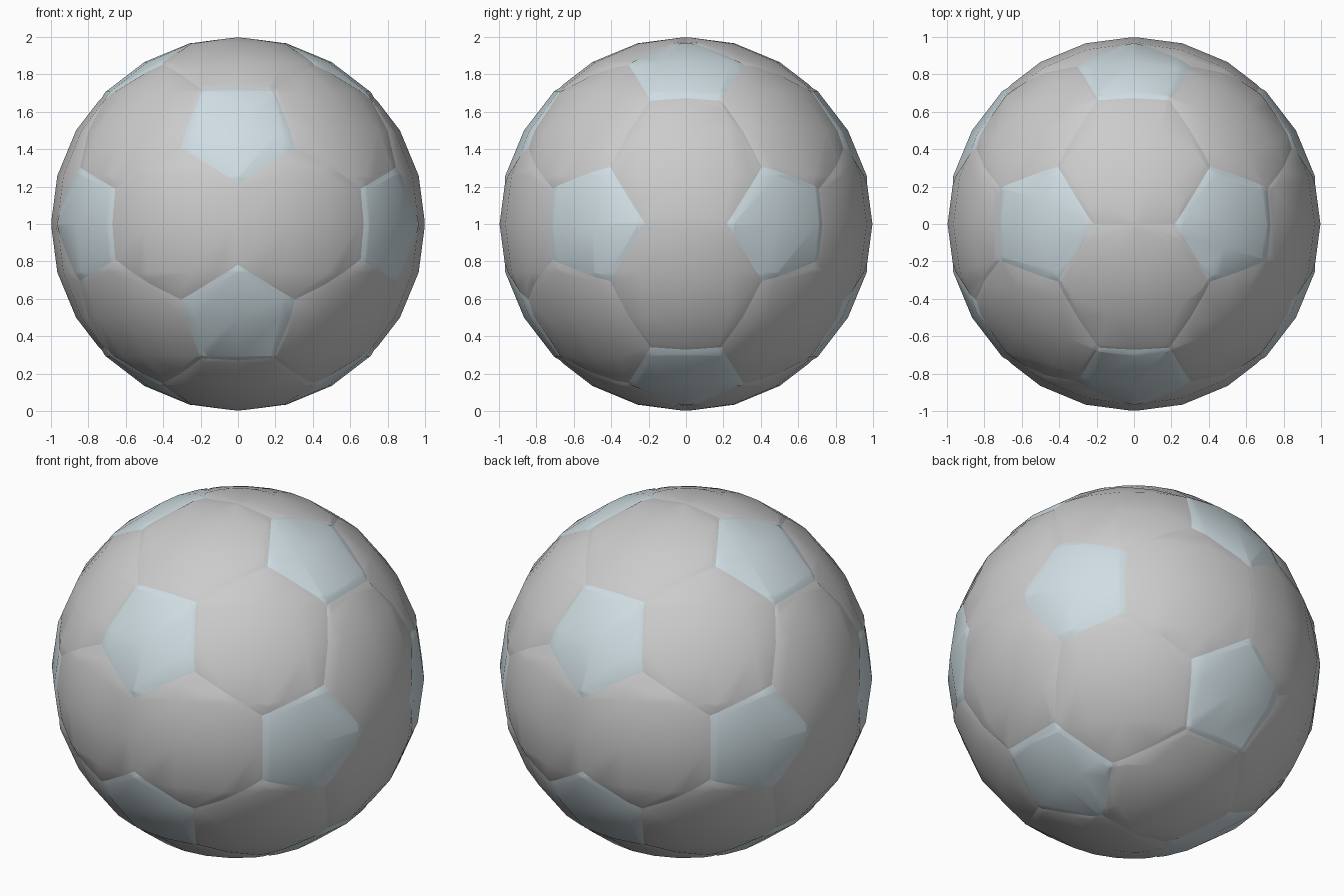
import bpy, bmesh
from math import sqrt, atan2
from itertools import combinations
from mathutils import Vector

if "Cube" in bpy.data.objects:
    bpy.data.objects.remove(bpy.data.objects["Cube"])

PHI = (1 + sqrt(5)) / 2
INSET = 0.015    # pentagons are slightly smaller than the ideal pattern
BAND = 0.025     # width of the soft crease along each seam
DEPTH = 0.004    # depth of the crease

# Icosahedron directions: one per pentagon
ico = []
for a in (-1, 1):
    for b in (-1, 1):
        ico += [Vector((0, a * PHI, b)), Vector((a * PHI, b, 0)), Vector((b, 0, a * PHI))]
ico = [v.normalized() for v in ico]


def near(i, j):
    return i != j and (ico[i] - ico[j]).length < 1.1


def corner(i, j):
    # seam corner, a third of the way from pentagon i to pentagon j
    return (i, (2 * ico[i] + ico[j]).normalized())


def add_panel(target, corners, is_pentagon):
    """Cut one panel out of a low-poly ball and add it to the target mesh."""
    centre = sum((c for _, c in corners), Vector()).normalized()
    u = centre.orthogonal().normalized()
    w = centre.cross(u)
    corners = sorted(corners, key=lambda c: atan2(c[1].dot(w), c[1].dot(u)))
    planes = []
    for k, (i, a) in enumerate(corners):
        j, b = corners[(k + 1) % len(corners)]
        n = a.cross(b).normalized()
        off = INSET if is_pentagon else (-INSET if i == j else 0)
        planes.append((n, off))

    bm = bmesh.new()
    bmesh.ops.create_uvsphere(bm, u_segments=24, v_segments=12, radius=1)

    def cut(n, off, clear):
        bmesh.ops.bisect_plane(bm, geom=bm.verts[:] + bm.edges[:] + bm.faces[:],
                               dist=1e-5, plane_co=n * off, plane_no=n, clear_inner=clear)

    for n, off in planes:
        cut(n, off, True)
    for n, off in planes:
        cut(n, off + BAND, False)
    for v in bm.verts:
        if any(e.is_boundary for e in v.link_edges):
            v.co *= 1 - DEPTH
        v.co.z += 1
    bmesh.ops.recalc_face_normals(bm, faces=bm.faces[:])
    for f in bm.faces:
        if f.normal.dot(f.calc_center_median() - Vector((0, 0, 1))) < 0:
            f.normal_flip()
        f.smooth = True
    piece = bpy.data.meshes.new("piece")
    bm.to_mesh(piece)
    bm.free()
    target.from_mesh(piece)
    bpy.data.meshes.remove(piece)


def make_object(name, bm):
    mesh = bpy.data.meshes.new(name)
    bm.to_mesh(mesh)
    bm.free()
    ob = bpy.data.objects.new(name, mesh)
    bpy.context.collection.objects.link(ob)
    return ob


# Pentagon panels
bm = bmesh.new()
for i in range(12):
    add_panel(bm, [corner(i, j) for j in range(12) if near(i, j)], True)
pentagons = make_object("pentagon_panels", bm)
mat = bpy.data.materials.new("pale_blue")
mat.diffuse_color = (0.62, 0.72, 0.76, 1)
mat.use_nodes = True
mat.node_tree.nodes["Principled BSDF"].inputs["Base Color"].default_value = mat.diffuse_color
pentagons.data.materials.append(mat)

# Hexagon panels
bm = bmesh.new()
for tri in combinations(range(12), 3):
    if all(near(i, j) for i, j in combinations(tri, 2)):
        add_panel(bm, [corner(i, j) for i in tri for j in tri if i != j], False)
make_object("hexagon_panels", bm)
